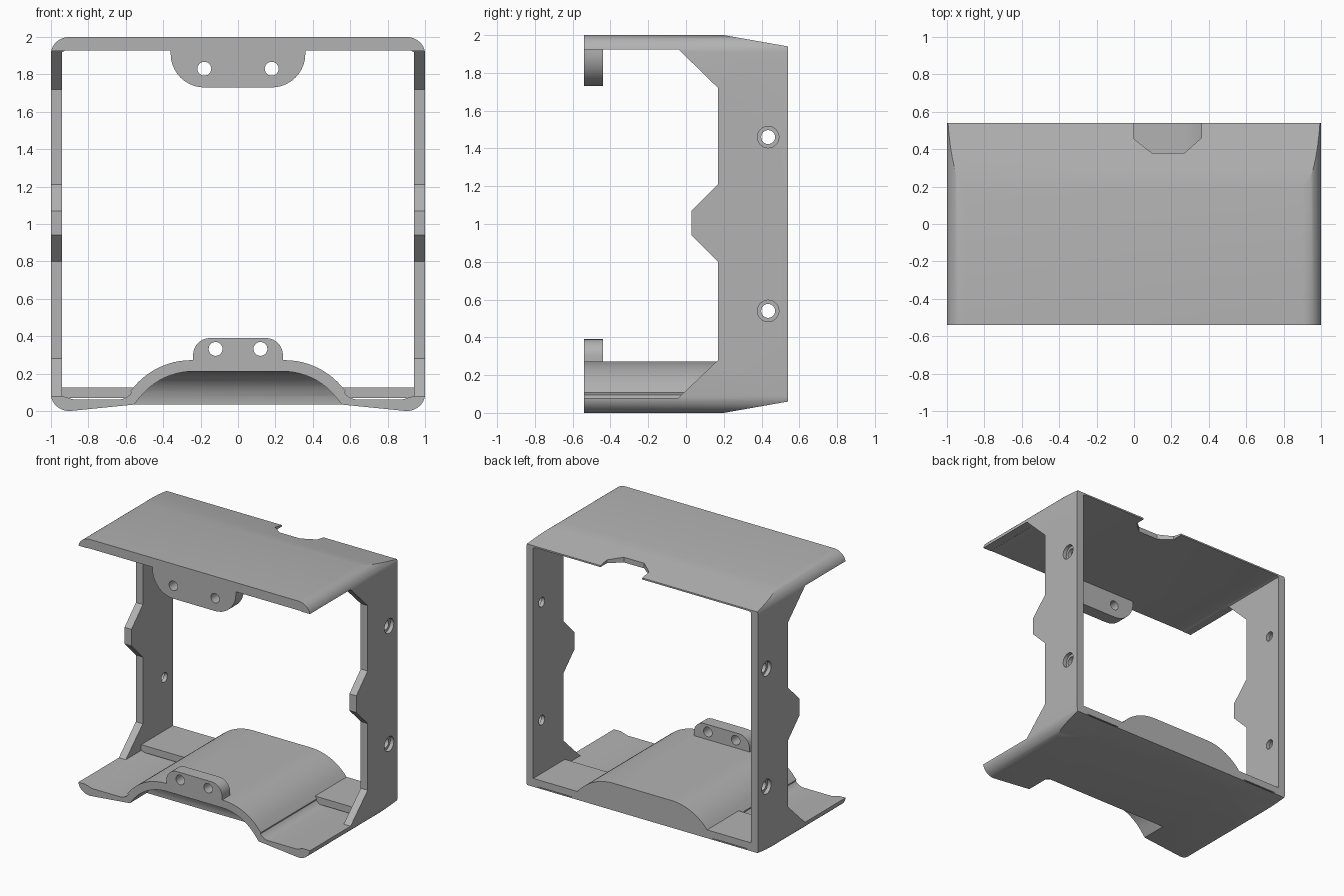
import bpy, bmesh, math
from mathutils import Vector

old = bpy.data.objects.get("Cube")
if old:
    bpy.data.objects.remove(old, do_unlink=True)

grey = bpy.data.materials.new("matte grey")
grey.use_nodes = True
colour = (0.45, 0.45, 0.45, 1)
grey.diffuse_color = colour
grey.node_tree.nodes["Principled BSDF"].inputs["Base Color"].default_value = colour


def prism(name, points, axis, lo, hi):
    """Extrude a flat outline along an axis; points are the other two coordinates."""
    place = {"x": lambda a, b: (lo, a, b),
             "y": lambda a, b: (a, lo, b),
             "z": lambda a, b: (a, b, lo)}[axis]
    direction = Vector([(hi - lo) * (axis == k) for k in "xyz"])
    bm = bmesh.new()
    face = bm.faces.new([bm.verts.new(place(*p)) for p in points])
    ext = bmesh.ops.extrude_face_region(bm, geom=[face], use_keep_orig=True)
    moved = [g for g in ext["geom"] if isinstance(g, bmesh.types.BMVert)]
    bmesh.ops.translate(bm, verts=moved, vec=direction)
    bmesh.ops.recalc_face_normals(bm, faces=bm.faces)
    mesh = bpy.data.meshes.new(name)
    bm.to_mesh(mesh)
    bm.free()
    mesh.materials.append(grey)
    obj = bpy.data.objects.new(name, mesh)
    bpy.context.collection.objects.link(obj)
    return obj


def arc(cx, cy, rx, ry, start, end, steps=10):
    angles = [math.radians(start + (end - start) * i / steps) for i in range(steps + 1)]
    return [(cx + rx * math.cos(a), cy + ry * math.sin(a)) for a in angles]


def mirrored(half):
    """Close a right-hand half outline with its left-hand reflection."""
    return half + [(-x, z) for x, z in reversed(half)]


def combine(target, other, operation):
    mod = target.modifiers.new(operation, "BOOLEAN")
    mod.operation, mod.solver, mod.object = operation, "EXACT", other
    bpy.context.view_layer.update()
    graph = bpy.context.evaluated_depsgraph_get()
    mesh = bpy.data.meshes.new_from_object(target.evaluated_get(graph))
    target.modifiers.clear()
    target.data = mesh
    bpy.data.objects.remove(other, do_unlink=True)


def cut(target, *args):
    combine(target, prism("cutter", *args), "DIFFERENCE")


FRONT, BACK = -0.54, 0.54

# Rounded outer shell
shell = [(0.55, 0.035)] + arc(0.9, 0.09, 0.1, 0.09, -90, 0) + arc(0.9, 1.91, 0.1, 0.09, 0, 90)
frame = prism("frame", mirrored(shell), "y", FRONT, BACK)

# Inner opening, with the raised hump along its floor
opening = arc(0.25, -0.128, 0.4, 0.4, 90, 45) + [(0.575, 0.108)]
opening += arc(0.64, 0.15, 0.088, 0.088, 218, 270, 6)
opening += [(0.88, 0.062), (0.94, 0.08), (0.94, 1.92), (0.92, 1.928)]
cut(frame, mirrored(opening), "y", -0.7, 0.7)

# Slanted rear edges above and below
cut(frame, [(0.2, 2.0), (BACK, 1.94), (0.7, 1.912), (0.7, 2.1), (0.2, 2.1)], "x", -1.2, 1.2)
cut(frame, [(0.2, 0), (BACK, 0.06), (0.7, 0.088), (0.7, -0.1), (0.2, -0.1)], "x", -1.2, 1.2)

# Side walls cut back to posts with a pointed tooth
lower = [(-0.7, 0.08), (-0.04, 0.08), (0.17, 0.28), (0.17, 0.8), (0.03, 0.94)]
upper = [(0.03, 1.07), (0.17, 1.21), (0.17, 1.72), (-0.04, 1.925), (-0.7, 1.925)]
for lo, hi in ((-1.1, -0.93), (0.93, 1.1)):
    cut(frame, lower + upper, "x", lo, hi)

# Scooped hollow under the front of the hump
hollow = arc(0.24, -0.148, 0.36, 0.36, 90, 40) + [(0.556, 0.035), (0.556, -0.1)]
scoop = prism("scoop", mirrored(hollow), "y", -0.7, -0.2)
curve = arc(FRONT, 0.02, 0.21, 0.192, 0, 90) + [(-0.8, 0.212), (-0.8, -0.2), (-0.33, -0.2)]
combine(scoop, prism("scoop_back", curve, "x", -0.7, 0.7), "INTERSECT")
combine(frame, scoop, "DIFFERENCE")

# Notch in the rear edge of the roof
notch = [(0, 0.7), (0, 0.455), (0.095, 0.38), (0.27, 0.38), (0.36, 0.46), (0.36, 0.7)]
cut(frame, notch, "z", 1.8, 2.1)

# Raised pads in the rear floor corners
for s in (-1, 1):
    pad = [(s * 0.5, 0.07), (s * 0.96, 0.07), (s * 0.96, 0.125), (s * 0.5, 0.125)]
    combine(frame, prism("pad", pad, "y", 0.15, BACK), "UNION")

# Front mounting tabs, each with two holes
top_tab = [(0.36, 1.96), (0.36, 1.91)] + arc(0.18, 1.91, 0.18, 0.18, 0, -90)[1:]
low_tab = [(0.24, 0.24), (0.24, 0.3)] + arc(0.15, 0.3, 0.09, 0.09, 0, 90)[1:]
for outline, hole_x, hole_z in ((top_tab, 0.18, 1.83), (low_tab, 0.12, 0.332)):
    tab = prism("tab", mirrored(outline), "y", FRONT, -0.44)
    for s in (-1, 1):
        cut(tab, arc(s * hole_x, hole_z, 0.037, 0.037, 0, 345, 23), "y", -0.7, -0.3)
    combine(frame, tab, "UNION")

# Counterbored screw holes through the side posts
for s in (-1, 1):
    for z in (0.54, 1.46):
        cut(frame, arc(0.435, z, 0.037, 0.037, 0, 345, 23), "x", s * 0.85, s * 1.1)
        cut(frame, arc(0.435, z, 0.057, 0.057, 0, 345, 23), "x", s * 0.97, s * 1.1)

# Smooth the curves and keep the edges crisp
bpy.ops.object.select_all(action="DESELECT")
frame.select_set(True)
bpy.context.view_layer.objects.active = frame
bpy.ops.object.shade_smooth_by_angle(angle=math.radians(25))
